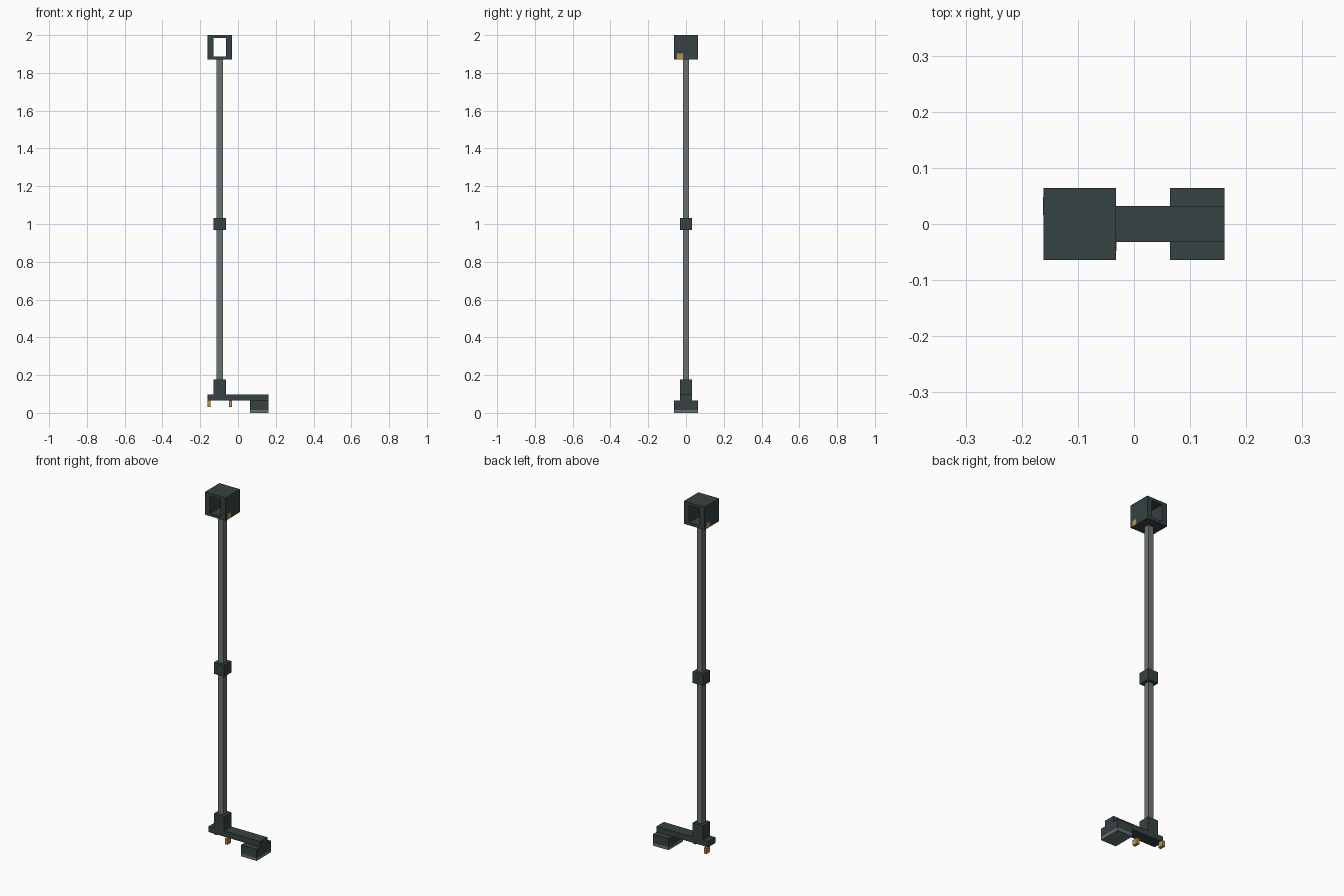
import bpy, bmesh

if "Cube" in bpy.data.objects:
    bpy.data.objects.remove(bpy.data.objects["Cube"])

U = 2 / 62  # grid module: the model is 62 modules tall


def material(name, rgb):
    m = bpy.data.materials.new(name)
    m.diffuse_color = (*rgb, 1)
    m.use_nodes = True
    m.node_tree.nodes["Principled BSDF"].inputs["Base Color"].default_value = m.diffuse_color
    return m


DARK = material("dark slate", (0.038, 0.054, 0.054))
GREY = material("steel grey", (0.145, 0.170, 0.172))
BRASS = material("brass", (0.50, 0.28, 0.075))


def finish(name, bm, mat):
    bmesh.ops.recalc_face_normals(bm, faces=bm.faces)
    mesh = bpy.data.meshes.new(name)
    bm.to_mesh(mesh)
    bm.free()
    mesh.materials.append(mat)
    ob = bpy.data.objects.new(name, mesh)
    bpy.context.collection.objects.link(ob)
    return ob


def box(name, x, y, z, mat):
    """Box from (min, max) ranges given in modules."""
    bm = bmesh.new()
    bmesh.ops.create_cube(bm, size=1)
    for v in bm.verts:
        v.co = [U * r[int(c > 0)] for r, c in zip((x, y, z), v.co)]
    return finish(name, bm, mat)


def frame(name, x, y, z, hx, hz, mat):
    """Rectangular tube open along y, with hole ranges hx and hz."""
    bm = bmesh.new()
    rings = []
    for yy in y:
        for rx, rz in ((x, z), (hx, hz)):
            pts = [(rx[0], rz[0]), (rx[1], rz[0]), (rx[1], rz[1]), (rx[0], rz[1])]
            rings.append([bm.verts.new((U * a, U * yy, U * b)) for a, b in pts])
    fo, fi, bo, bi = rings
    for a, b in ((fo, fi), (bo, bi), (fo, bo), (fi, bi)):
        for i in range(4):
            j = (i + 1) % 4
            bm.faces.new((a[i], a[j], b[j], b[i]))
    return finish(name, bm, mat)


# foot with its grey pad, and the arm lying over it
box("foot_pad", (2, 5), (-2, 2), (0, 0.5), GREY)
box("foot", (2, 5), (-2, 2), (0.5, 2), DARK)
box("arm", (-5, 5), (-1, 1), (2, 3), DARK)

# upright: socket, two pole lengths and the joining collar
box("pole_socket", (-4, -2), (-1, 1), (3, 5.5), DARK)
box("lower_pole", (-3.5, -2.5), (-0.5, 0.5), (5.5, 30), GREY)
box("pole_collar", (-4, -2), (-1, 1), (30, 32), DARK)
box("upper_pole", (-3.5, -2.5), (-0.5, 0.5), (32, 58), GREY)

# open head
frame("head_frame", (-5, -1), (-2, 2), (58, 62), (-4, -2), (58.5, 61.5), DARK)

# brass contacts: prongs below the arm, matching plates on the head sides
E = 0.03
for side, x, y in (("right", (-1.5, -1), (-1.5, -0.5)), ("left", (-5, -4.5), (0.5, 1.5))):
    box(side + "_prong", x, y, (1, 2), BRASS)
    px = (-1 - E, -1 + E) if side == "right" else (-5 - E, -5 + E)
    box(side + "_head_contact", px, y, (58, 59), BRASS)
